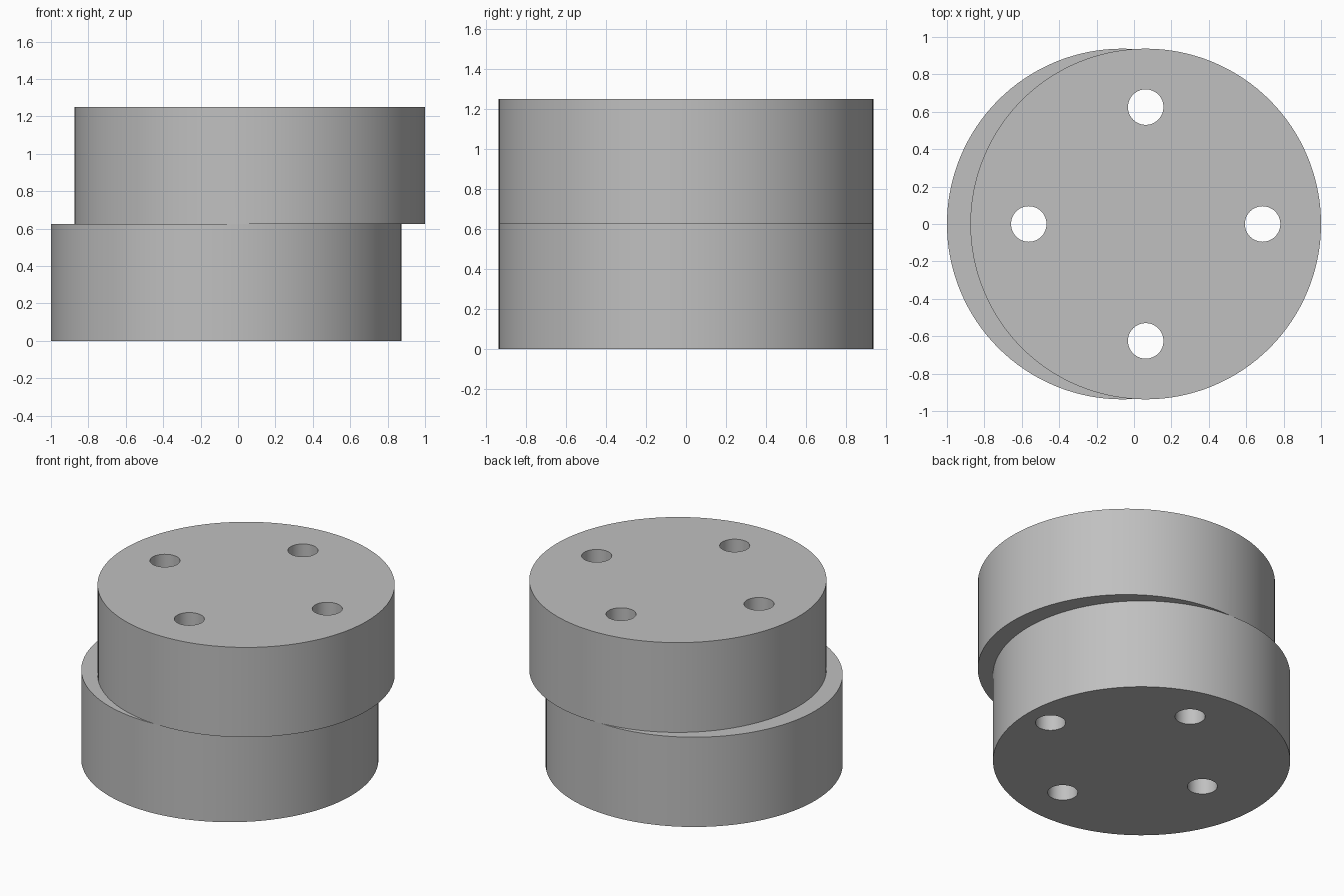
import bpy
import math

if "Cube" in bpy.data.objects:
    bpy.data.objects.remove(bpy.data.objects["Cube"], do_unlink=True)

OFFSET = 0.0625       # each disc is shifted this far from the middle
RADIUS = 0.9375
HEIGHT = 0.625        # height of one disc
HOLE_RADIUS = 0.095
HOLE_CIRCLE = 0.625   # distance of the holes from the upper disc's axis

grey = bpy.data.materials.new("grey_metal")
grey.use_nodes = True
colour = (0.527, 0.527, 0.527, 1)
grey.diffuse_color = colour
grey.node_tree.nodes["Principled BSDF"].inputs["Base Color"].default_value = colour


def cylinder(name, radius, depth, location, sides):
    bpy.ops.mesh.primitive_cylinder_add(
        vertices=sides, radius=radius, depth=depth, location=location)
    obj = bpy.context.object
    obj.name = name
    obj.data.materials.append(grey)
    return obj


def combine(target, other, operation):
    mod = target.modifiers.new(operation.lower(), "BOOLEAN")
    mod.operation = operation
    mod.solver = "EXACT"
    mod.object = other
    bpy.context.view_layer.objects.active = target
    bpy.ops.object.modifier_apply(modifier=mod.name)
    bpy.data.objects.remove(other, do_unlink=True)


# Two offset discs fused into one eccentric body
body = cylinder("eccentric_body", RADIUS, HEIGHT, (-OFFSET, 0, HEIGHT / 2), 128)
upper = cylinder("upper_disc", RADIUS, HEIGHT, (OFFSET, 0, HEIGHT * 1.5), 128)
combine(body, upper, "UNION")

# Four bolt holes through both discs, around the upper disc's axis
for i in range(4):
    angle = i * math.pi / 2
    x = OFFSET + HOLE_CIRCLE * math.cos(angle)
    y = HOLE_CIRCLE * math.sin(angle)
    drill = cylinder("drill", HOLE_RADIUS, HEIGHT * 3, (x, y, HEIGHT), 48)
    combine(body, drill, "DIFFERENCE")

# Smooth walls with sharp rims
bpy.ops.object.select_all(action="DESELECT")
body.select_set(True)
bpy.context.view_layer.objects.active = body
bpy.ops.object.shade_smooth_by_angle(angle=math.radians(30))
